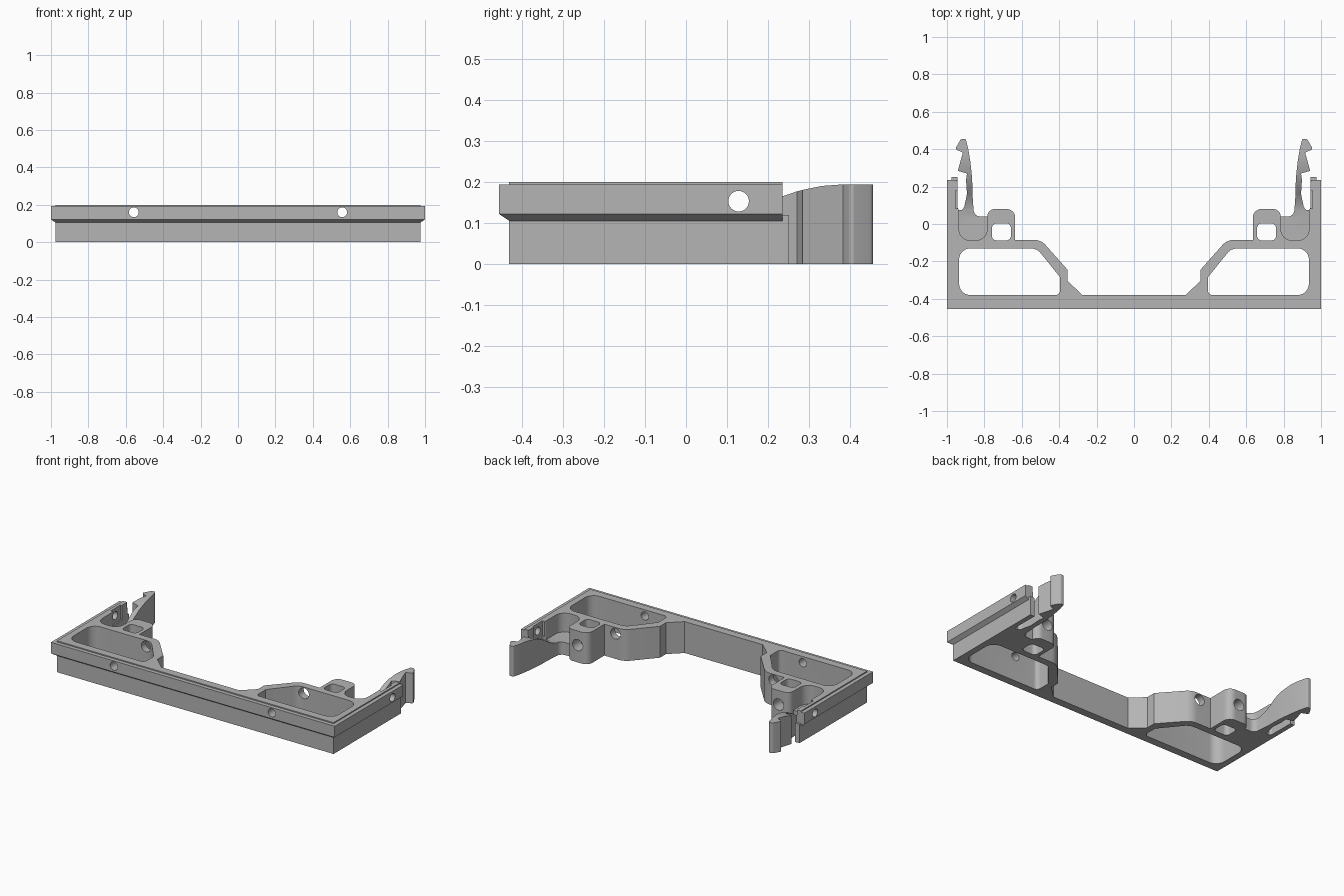
import bpy, bmesh, math
from mathutils import Vector, Matrix

cube = bpy.data.objects.get("Cube")
if cube:
    bpy.data.objects.remove(cube, do_unlink=True)

grey = bpy.data.materials.new("plain grey")
grey.use_nodes = True
colour = (0.46, 0.46, 0.46, 1)
grey.diffuse_color = colour
grey.node_tree.nodes["Principled BSDF"].inputs["Base Color"].default_value = colour


def rounded(points, steps=6):
    """Fillet each corner given as (x, y, radius)."""
    out = []
    for i, p in enumerate(points):
        c = Vector(p[:2])
        r = p[2] if len(p) > 2 else 0
        if not r:
            out.append(c)
            continue
        a = (Vector(points[i - 1][:2]) - c).normalized()
        b = (Vector(points[(i + 1) % len(points)][:2]) - c).normalized()
        half = a.angle(b) / 2
        t = r / math.tan(half)
        mid = c + (a + b).normalized() * r / math.sin(half)
        u, v = c + a * t - mid, c + b * t - mid
        for k in range(steps + 1):
            w = u.lerp(v, k / steps)
            out.append(mid + w.normalized() * r)
    return out


def loft(name, layers, matrix=None):
    """Closed solid through equal-length outlines, given as (height, outline)."""
    bm = bmesh.new()
    rings = [[bm.verts.new((p[0], p[1], z)) for p in outline] for z, outline in layers]
    n = len(rings[0])
    bm.faces.new(rings[0])
    bm.faces.new(rings[-1])
    for low, high in zip(rings, rings[1:]):
        for i in range(n):
            j = (i + 1) % n
            bm.faces.new((low[i], low[j], high[j], high[i]))
    if matrix:
        bm.transform(matrix)
    bmesh.ops.recalc_face_normals(bm, faces=bm.faces)
    mesh = bpy.data.meshes.new(name)
    bm.to_mesh(mesh)
    bm.free()
    obj = bpy.data.objects.new(name, mesh)
    bpy.context.collection.objects.link(obj)
    mesh.materials.append(grey)
    return obj


def combine(target, tool, operation):
    """Apply a boolean and discard the tool."""
    mod = target.modifiers.new("cut", "BOOLEAN")
    mod.operation, mod.object, mod.solver = operation, tool, "EXACT"
    bpy.context.view_layer.objects.active = target
    bpy.ops.object.modifier_apply(modifier=mod.name)
    bpy.data.objects.remove(tool, do_unlink=True)


def box(x0, x1, y0, y1, r=0.0):
    return rounded([(x0, y0, r), (x1, y0, r), (x1, y1, r), (x0, y1, r)])


def bore(radius, start, end):
    """Round cutter between two points."""
    a, b = Vector(start), Vector(end)
    ring = [(radius * math.cos(t * math.tau / 32), radius * math.sin(t * math.tau / 32)) for t in range(32)]
    turn = (b - a).to_track_quat("Z", "Y").to_matrix().to_4x4()
    return loft("bore", [(0, ring), ((b - a).length, ring)], Matrix.Translation(a) @ turn)


# Plan of one half: bracing wall, block, snap clip, side wall, front wall
half = rounded([
    (0.275, -0.38), (0.355, -0.305), (0.355, -0.245), (0.497, -0.085, 0.08),
    (0.635, -0.085), (0.635, 0.08, 0.045), (0.78, 0.08, 0.04), (0.785, 0.04),
    (0.855, 0.04, 0.035), (0.864, 0.16), (0.864, 0.21), (0.868, 0.27), (0.876, 0.34),
    (0.886, 0.40), (0.90, 0.455, 0.008), (0.925, 0.455, 0.015), (0.957, 0.40, 0.01),
    (0.915, 0.382), (0.942, 0.284), (0.893, 0.27), (0.898, 0.235), (0.893, 0.16),
    (0.908, 0.09), (0.92, 0.075), (0.936, 0.075), (0.945, 0.09),
    (0.945, 0.25), (0.975, 0.25), (0.975, -0.43)])
outline = half + [Vector((-p.x, p.y)) for p in reversed(half)]
frame = loft("frame", [(0, outline), (0.2, outline)])


# Overhanging rim with chamfered underside along front and sides
def rim(d):
    side = [(0.96, -0.41), (0.96, 0.235), (0.975 + d, 0.235), (0.975 + d, -0.43 - d)]
    return side + [(-x, y) for x, y in reversed(side)]


combine(frame, loft("rim", [(0.105, rim(0)), (0.122, rim(0.025)), (0.193, rim(0.025))]), "UNION")

# Side profile above the clip arm: low floor rising in an S curve to the clip tip
arm_top = [(-0.2, 0.08), (0.04, 0.08), (0.08, 0.085), (0.11, 0.094), (0.14, 0.107),
           (0.17, 0.127), (0.2, 0.147), (0.235, 0.165), (0.27, 0.177), (0.3, 0.184),
           (0.33, 0.19), (0.37, 0.193), (0.5, 0.193), (0.5, 0.3), (-0.2, 0.3)]
along_x = Matrix(((0, 0, 1, 0), (1, 0, 0, 0), (0, 1, 0, 0), (0, 0, 0, 1)))

for s in (1, -1):
    def plan_cut(points, z0, z1):
        shape = [(s * p[0], p[1]) for p in points]
        combine(frame, loft("cutter", [(z0, shape), (z1, shape)]), "DIFFERENCE")

    # Large window and small window
    plan_cut(rounded([(0.395, -0.38, 0.025), (0.935, -0.38, 0.06), (0.935, -0.13, 0.06),
                      (0.52, -0.13, 0.07), (0.395, -0.285)]), -0.1, 0.3)
    plan_cut(box(0.658, 0.76, -0.088, 0.003, 0.025), -0.1, 0.3)

    # Sunken floor behind the clip
    pocket = [(s * p[0], p[1]) for p in rounded(
        [(0.785, -0.088, 0.06), (0.936, -0.088, 0.06), (0.936, 0.08), (0.944, 0.085),
         (0.944, 0.225), (0.965, 0.27), (0.965, 0.48), (0.785, 0.48)])]
    cutter = loft("pocket", [(0.02, pocket), (0.25, pocket)])
    profile = loft("profile", [(-1.2, arm_top), (1.2, arm_top)], along_x)
    combine(cutter, profile, "INTERSECT")
    combine(frame, cutter, "DIFFERENCE")

    # Nut recess and shortened top of the side wall
    plan_cut(box(0.93, 0.955, 0.082, 0.18), 0.105, 0.3)
    plan_cut(box(0.942, 1.05, 0.235, 0.3), 0.12, 0.3)

    # Screw holes in front wall, bracing wall, block and side wall
    for radius, start, end in (
            (0.026, (s * 0.557, -0.5, 0.16), (s * 0.557, -0.35, 0.16)),
            (0.034, (s * 0.557, -0.16, 0.16), (s * 0.557, -0.03, 0.16)),
            (0.036, (s * 0.708, -0.04, 0.11), (s * 0.708, 0.12, 0.11)),
            (0.025, (s * 0.92, 0.128, 0.153), (s * 1.05, 0.128, 0.153))):
        combine(frame, bore(radius, start, end), "DIFFERENCE")

bpy.ops.object.select_all(action="DESELECT")
frame.select_set(True)
bpy.context.view_layer.objects.active = frame
bpy.ops.object.shade_smooth_by_angle(angle=math.radians(25))
